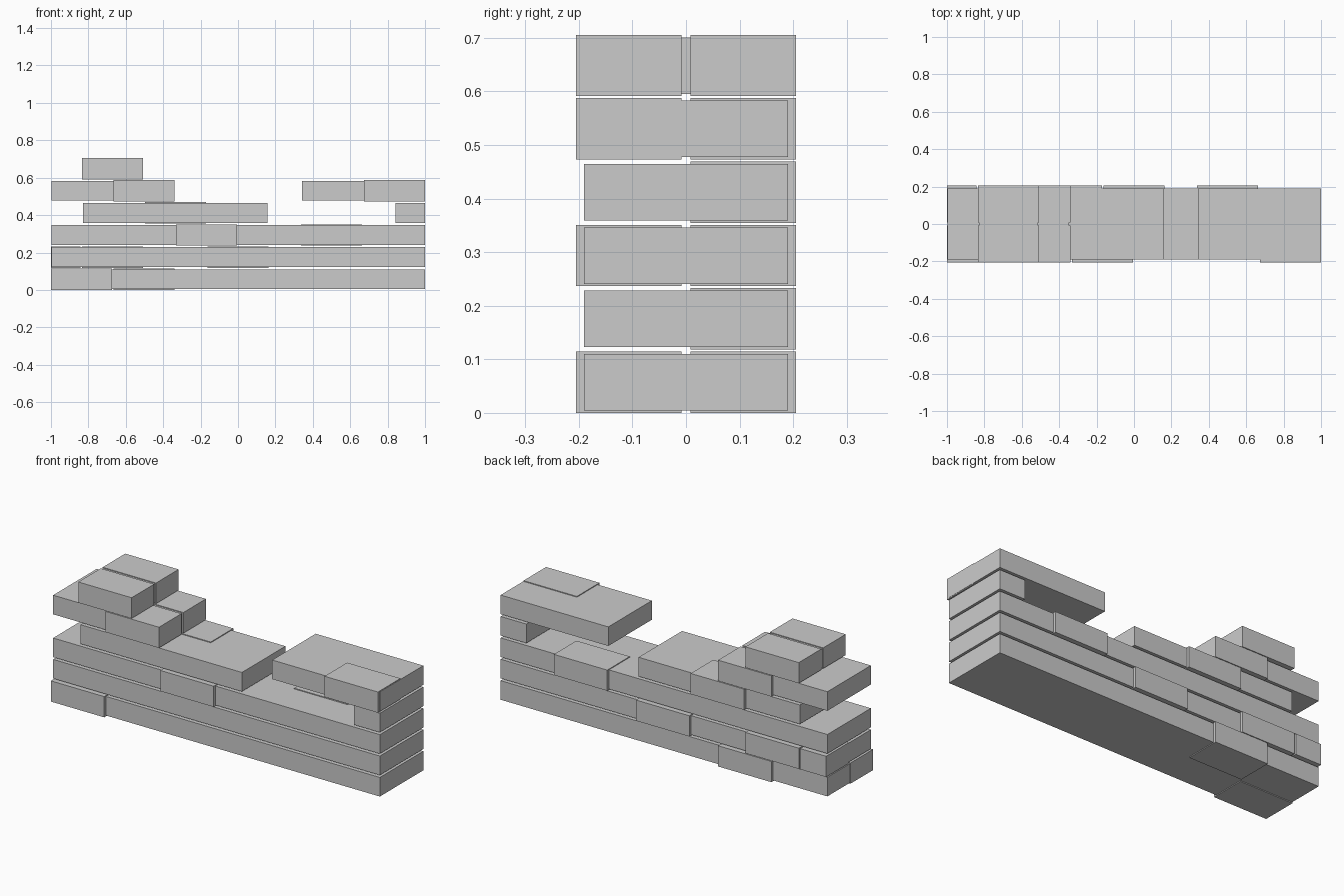
import bpy

if "Cube" in bpy.data.objects:
    bpy.data.objects.remove(bpy.data.objects["Cube"])

stone = bpy.data.materials.new("grey stone")
stone.diffuse_color = (0.6, 0.6, 0.6, 1)
stone.use_nodes = True
stone.node_tree.nodes["Principled BSDF"].inputs["Base Color"].default_value = stone.diffuse_color

ROW = 0.1182            # course spacing
HEIGHT = 0.1145         # protruding brick height
STEP = 0.3345           # brick spacing along the wall
INSET = 0.0045          # core is this much lower and higher than the bricks


def box(name, x0, x1, y0, y1, z0, z1):
    bpy.ops.mesh.primitive_cube_add(
        size=1, location=((x0 + x1) / 2, (y0 + y1) / 2, (z0 + z1) / 2))
    ob = bpy.context.object
    ob.name = name
    ob.scale = (x1 - x0, y1 - y0, z1 - z0)
    bpy.ops.object.transform_apply(location=False, rotation=False, scale=True)
    ob.data.materials.append(stone)


def core(row, x0, x1):
    z = row * ROW
    box("wall_course", x0, x1, -0.19, 0.19, z + INSET, z + HEIGHT - INSET)


def brick(row, side, index, half=False):
    # odd courses are shifted by half a brick; index -1 is the half brick at the end
    x0 = -1.0 + index * STEP + (STEP / 2 if row % 2 else 0)
    x1 = x0 + 0.326
    if half:
        x0 = -1.0
    y0, y1 = sorted((side * 0.008, side * 0.205))
    z = row * ROW
    box("loose_brick", x0, x1, y0, y1, z, z + HEIGHT)


# Joined courses
for row, x0, x1 in ((0, -0.997, 1), (1, -0.997, 1), (2, -0.997, 1),
                    (3, -0.829, 0.157), (3, 0.843, 1),
                    (4, -0.997, -0.347), (4, 0.342, 1),
                    (5, -0.829, -0.513)):
    core(row, x0, x1)

# Bricks standing proud of the courses: front is -1, back is +1
FRONT, BACK = -1, 1
for row, side, index in ((0, FRONT, 0), (0, BACK, 1),
                         (1, BACK, 0), (1, BACK, 2),
                         (2, FRONT, 2), (2, BACK, 4),
                         (3, BACK, 1),
                         (4, FRONT, 1), (4, BACK, 1), (4, FRONT, 5),
                         (5, FRONT, 0), (5, BACK, 0)):
    brick(row, side, index)
brick(1, BACK, -1, half=True)
